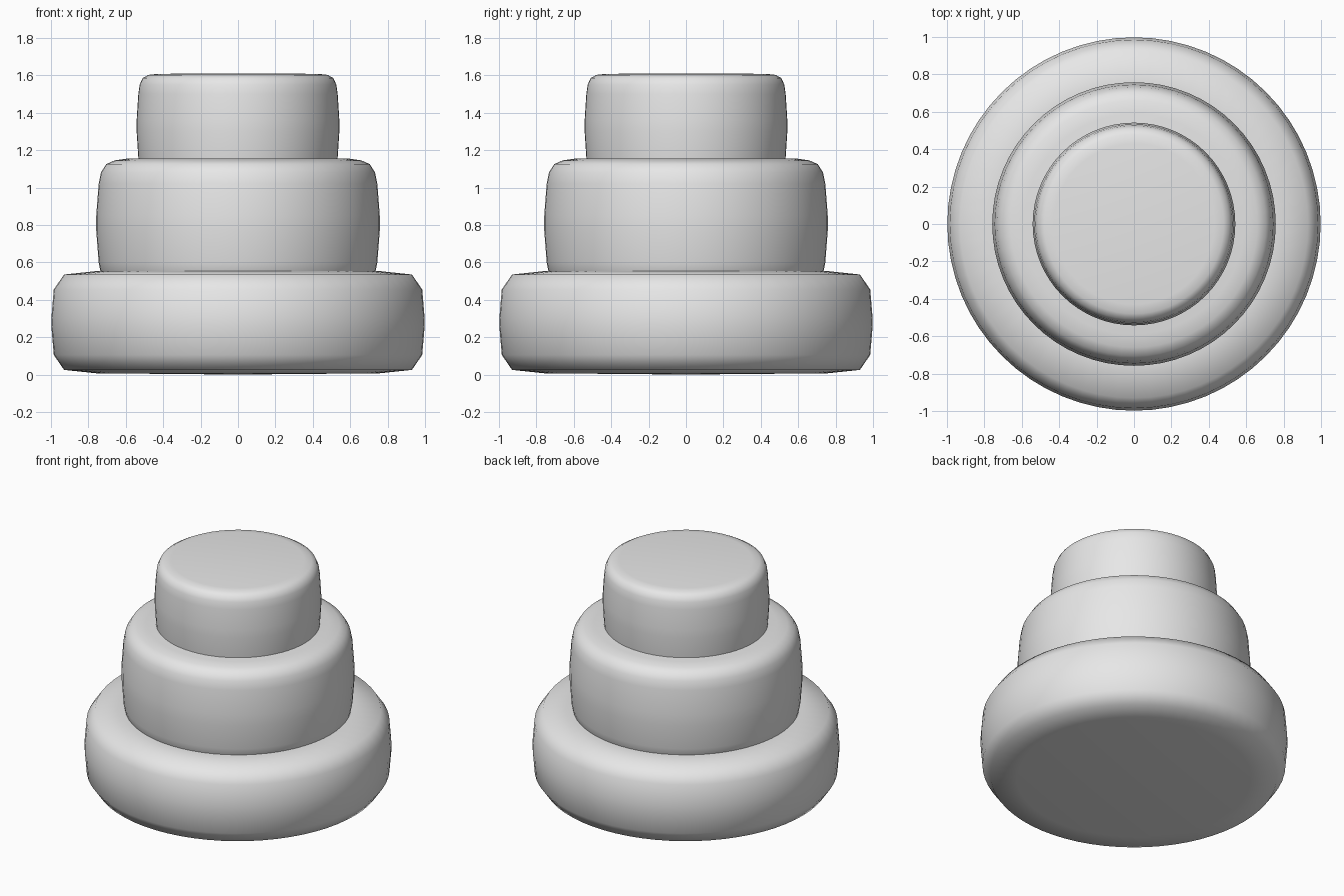
import bpy
import bmesh
from math import pi

cube = bpy.data.objects.get("Cube")
if cube:
    bpy.data.objects.remove(cube, do_unlink=True)

SEGMENTS = 64

grey = bpy.data.materials.new("plain grey")
grey.use_nodes = True
colour = (0.8, 0.8, 0.8, 1)
grey.diffuse_color = colour
grey.node_tree.nodes["Principled BSDF"].inputs["Base Color"].default_value = colour


def tier(name, bottom, top, upper):
    """Spin a rounded half profile, mirrored about the tier's mid height."""
    lower = [(r, bottom + top - z) for r, z in reversed(upper)]
    profile = [(0, top)] + upper + lower + [(0, bottom)]
    bm = bmesh.new()
    verts = [bm.verts.new((r, 0, z)) for r, z in profile]
    edges = [bm.edges.new(pair) for pair in zip(verts, verts[1:])]
    bmesh.ops.spin(bm, geom=verts + edges, cent=(0, 0, 0), axis=(0, 0, 1),
                   angle=2 * pi, steps=SEGMENTS, use_duplicate=False)
    bmesh.ops.remove_doubles(bm, verts=bm.verts, dist=0.0001)
    bmesh.ops.recalc_face_normals(bm, faces=bm.faces)
    for face in bm.faces:
        face.smooth = True
    mesh = bpy.data.meshes.new(name)
    bm.to_mesh(mesh)
    bm.free()
    mesh.materials.append(grey)
    obj = bpy.data.objects.new(name, mesh)
    bpy.context.collection.objects.link(obj)
    return obj


# Wide bottom tier with broad soft shoulders
tier("bottom_tier", 0, 0.56,
     [(0.76, 0.553), (0.93, 0.535), (0.985, 0.455), (0.998, 0.3)])

# Middle tier, its base sunk into the bottom tier
tier("middle_tier", 0.46, 1.16,
     [(0.59, 1.155), (0.66, 1.145), (0.705, 1.125), (0.733, 1.08),
      (0.745, 1.02), (0.758, 0.85)])

# Small top tier, its base sunk into the middle tier
tier("top_tier", 1.05, 1.61,
     [(0.43, 1.608), (0.48, 1.602), (0.51, 1.585), (0.526, 1.55),
      (0.533, 1.5), (0.542, 1.36)])
